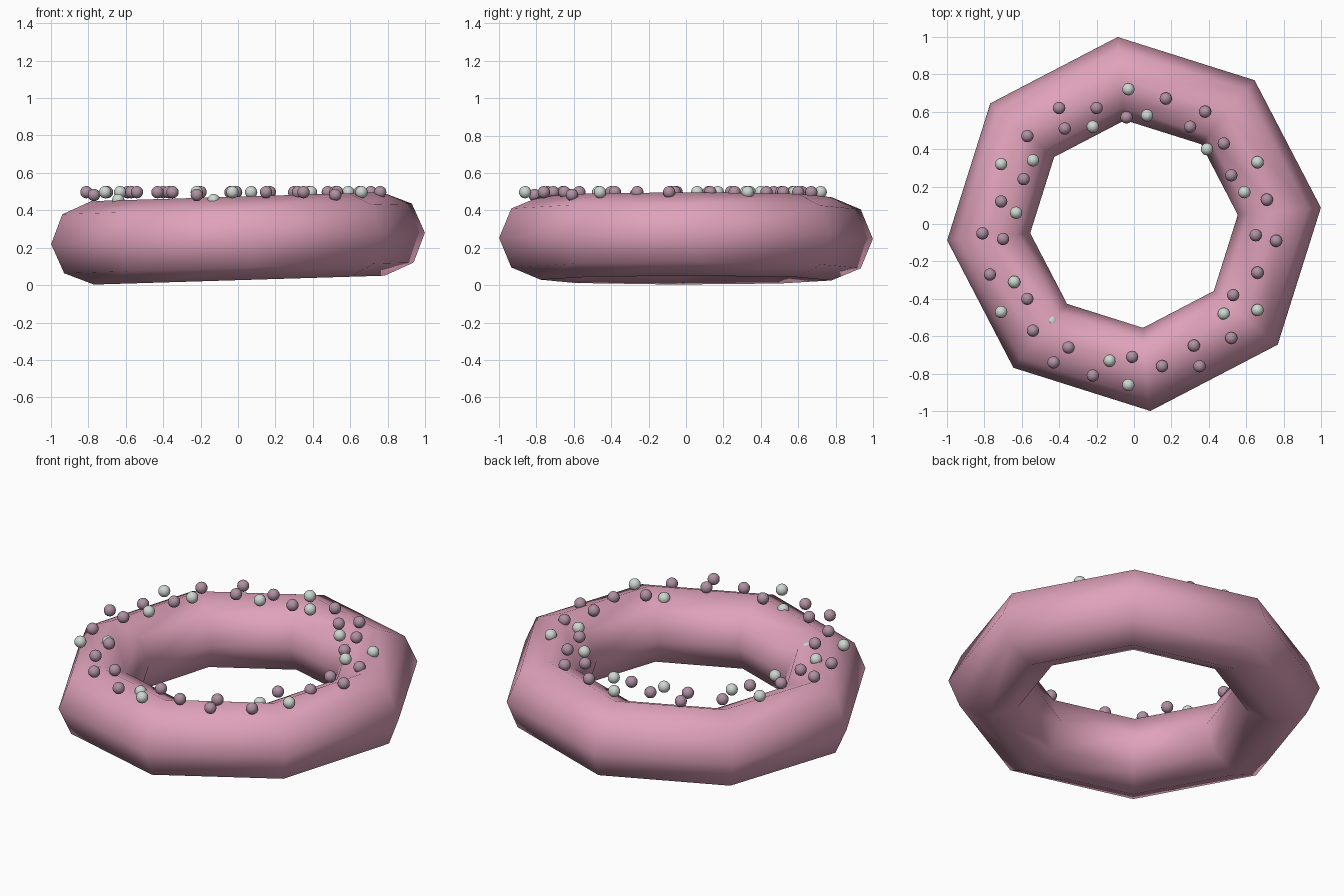
import bpy
import math

default_cube = bpy.data.objects.get("Cube")
if default_cube:
    bpy.data.objects.remove(default_cube, do_unlink=True)


def make_material(name, colour):
    material = bpy.data.materials.new(name)
    material.use_nodes = True
    material.diffuse_color = (*colour, 1)
    shader = next(n for n in material.node_tree.nodes if n.type == 'BSDF_PRINCIPLED')
    shader.inputs["Base Color"].default_value = (*colour, 1)
    return material


pink = make_material("pink_icing", (.74, .36, .49))
mauve = make_material("mauve_sugar", (.43, .28, .36))
pale = make_material("pale_sugar", (.62, .68, .64))

# Ring: a coarse, smooth-shaded torus, turned a little and raised on its left
bpy.ops.mesh.primitive_torus_add(
    major_segments=8, minor_segments=8, major_radius=.78, minor_radius=.223,
    location=(0, 0, .25), rotation=(0, -math.radians(1.75), math.radians(5)))
ring = bpy.context.object
ring.name = "ring"
# Turn about the ring's axis first, then tip it sideways
ring.rotation_mode = 'ZYX'
ring.data.materials.append(pink)
bpy.ops.object.shade_smooth()


def make_bead_mesh(name, material):
    """Small smooth ball shared by every bead of one colour."""
    bpy.ops.mesh.primitive_uv_sphere_add(segments=16, ring_count=10, radius=.033)
    ball = bpy.context.object
    bpy.ops.object.shade_smooth()
    mesh = ball.data
    mesh.name = name
    mesh.materials.append(material)
    bpy.data.objects.remove(ball, do_unlink=True)
    return mesh


def scatter(name, mesh, places, height):
    """Set one bead at each (x, y) place, all at the same height."""
    for index, (x, y) in enumerate(places, start=1):
        bead = bpy.data.objects.new(f"{name}_{index}", mesh)
        bead.location = (x, y, height)
        bpy.context.collection.objects.link(bead)


mauve_mesh = make_bead_mesh("mauve_bead", mauve)
pale_mesh = make_bead_mesh("pale_bead", pale)

# Mauve beads lying level over the ring, back to front
scatter("mauve_bead", mauve_mesh, [
    (.17, .67), (-.2, .62), (-.4, .62), (.38, .6), (-.04, .57), (.3, .52),
    (-.37, .51), (-.57, .47), (.48, .43), (.52, .26), (-.59, .24), (.71, .13),
    (-.71, .12), (-.81, -.05), (.65, -.06), (-.7, -.08), (.76, -.09),
    (.66, -.26), (.53, -.38), (-.57, -.4), (-.54, -.57), (.32, -.65),
    (-.35, -.66), (-.01, -.71), (-.43, -.74), (.15, -.76), (.35, -.76)], .497)

# Mauve beads pressed slightly into the icing
scatter("low_mauve_bead", mauve_mesh,
        [(-.77, -.27), (.52, -.61), (-.22, -.81)], .482)

# Pale beads lying level over the ring
scatter("pale_bead", pale_mesh, [
    (-.03, .72), (.07, .58), (-.22, .52), (.39, .4), (-.54, .34), (.66, .33),
    (-.71, .32), (.59, .17), (-.63, .06), (.66, -.46), (-.71, -.47),
    (-.03, -.86)], .497)

# Pale beads sunk into the icing
scatter("low_pale_bead", pale_mesh,
        [(-.64, -.31), (-.13, -.73), (.48, -.48)], .455)
scatter("buried_pale_bead", pale_mesh, [(-.44, -.52)], .39)
